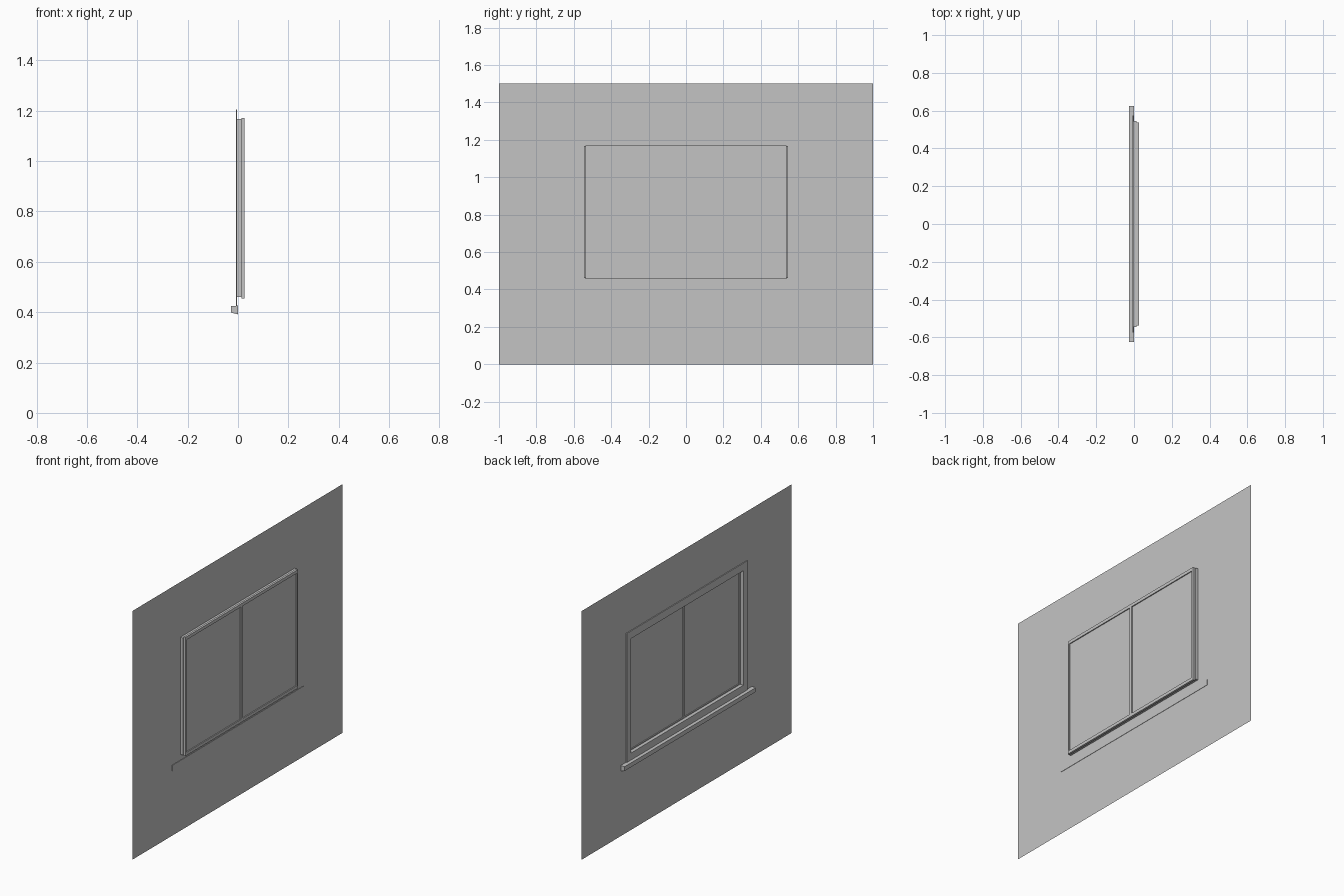
import bpy
import bmesh

cube = bpy.data.objects.get("Cube")
if cube:
    bpy.data.objects.remove(cube, do_unlink=True)

# Single plain grey
grey = bpy.data.materials.new("plain grey")
grey.use_nodes = True
colour = (0.55, 0.55, 0.55, 1)
grey.diffuse_color = colour
grey.node_tree.nodes["Principled BSDF"].inputs["Base Color"].default_value = colour


def finish(name, bm):
    bmesh.ops.recalc_face_normals(bm, faces=bm.faces)
    mesh = bpy.data.meshes.new(name)
    bm.to_mesh(mesh)
    bm.free()
    mesh.materials.append(grey)
    obj = bpy.data.objects.new(name, mesh)
    bpy.context.collection.objects.link(obj)
    return obj


def loop(bm, x, rect):
    """Rectangle corners in the wall plane; rect = half width, bottom, top."""
    w, z0, z1 = rect
    return [bm.verts.new((x, y, z))
            for y, z in ((-w, z0), (w, z0), (w, z1), (-w, z1))]


def bridge(bm, a, b):
    for i in range(4):
        j = (i + 1) % 4
        bm.faces.new((a[i], a[j], b[j], b[i]))


def ring(name, x0, x1, outer, inner):
    """Rectangular frame; a flat sheet with an opening when x0 equals x1."""
    bm = bmesh.new()
    loops = [loop(bm, x0, outer), loop(bm, x0, inner)]
    if x1 != x0:
        loops += [loop(bm, x1, inner), loop(bm, x1, outer)]
        loops.append(loops[0])
    for a, b in zip(loops, loops[1:]):
        bridge(bm, a, b)
    return finish(name, bm)


def bar(name, profile, y0, y1):
    """Extrude an x-z profile along y."""
    bm = bmesh.new()
    a, b = [[bm.verts.new((x, y, z)) for x, z in profile] for y in (y0, y1)]
    bm.faces.new(a)
    bm.faces.new(b)
    bridge(bm, a, b)
    return finish(name, bm)


# Wall sheet with the window opening
opening = (0.575, 0.422, 1.204)
ring("wall", -0.003, -0.003, (1.0, 0.0, 1.5), opening)

# Outer trim, reveal and sash frame, stepping inwards
ring("outer_trim", -0.008, -0.003, opening, (0.536, 0.468, 1.158))
ring("reveal_frame", -0.004, 0.013, (0.545, 0.46, 1.167), (0.536, 0.468, 1.158))
ring("sash_frame", 0.013, 0.026, (0.537, 0.455, 1.171), (0.526, 0.474, 1.152))

# Centre mullion
bar("mullion", [(0.013, 0.474), (0.026, 0.474), (0.026, 1.152), (0.013, 1.152)],
    -0.009, 0.009)

# Two glass panes
for side, y0, y1 in (("right", -0.526, -0.009), ("left", 0.009, 0.526)):
    bar("glass_" + side,
        [(0.018, 0.474), (0.020, 0.474), (0.020, 1.152), (0.018, 1.152)], y0, y1)

# Sloping sill
bar("sill", [(-0.027, 0.398), (0.0, 0.391), (0.0, 0.426), (-0.027, 0.424)],
    -0.625, 0.625)
